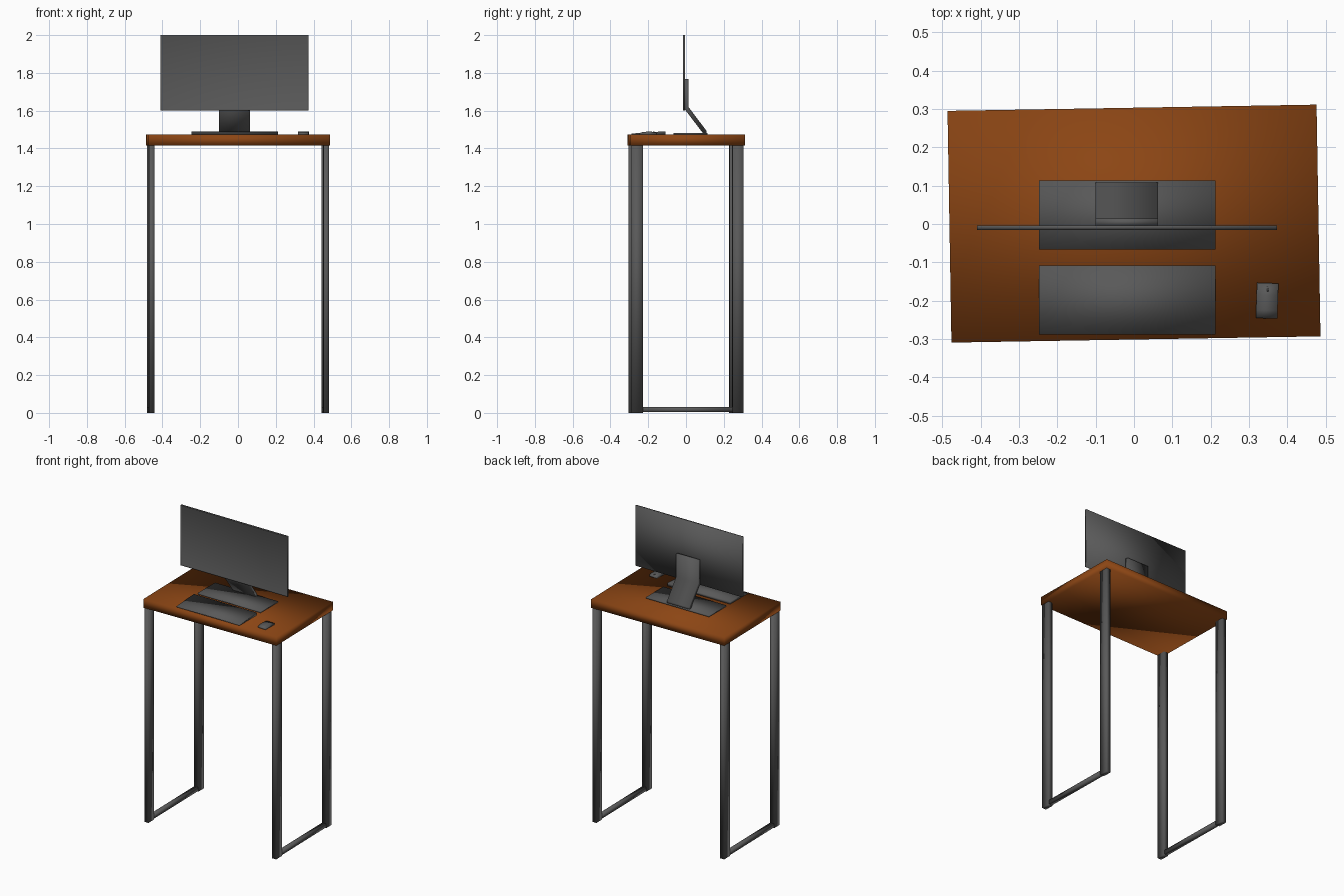
import bpy, bmesh, math
from mathutils import Matrix

if "Cube" in bpy.data.objects:
    bpy.data.objects.remove(bpy.data.objects["Cube"])

TURN = math.radians(0.97)  # the table is turned slightly under the equipment


def material(name, rgb):
    mat = bpy.data.materials.new(name)
    mat.diffuse_color = (*rgb, 1)
    mat.use_nodes = True
    mat.node_tree.nodes["Principled BSDF"].inputs["Base Color"].default_value = mat.diffuse_color
    return mat


wood = material("wood", (0.26, 0.06, 0.007))
dark = material("dark_grey", (0.1, 0.1, 0.1))


def finish(name, bm, mat=dark, rot=0, loc=(0, 0, 0)):
    # soft shading runs across the edges of every part
    bmesh.ops.recalc_face_normals(bm, faces=bm.faces)
    for f in bm.faces:
        f.smooth = True
    me = bpy.data.meshes.new(name)
    bm.to_mesh(me)
    bm.free()
    me.materials.append(mat)
    ob = bpy.data.objects.new(name, me)
    bpy.context.collection.objects.link(ob)
    ob.location = loc
    ob.rotation_euler.z = rot
    return ob


def box_mesh(lo, hi):
    bm = bmesh.new()
    size = [h - l for l, h in zip(lo, hi)]
    mid = [(h + l) / 2 for l, h in zip(lo, hi)]
    bmesh.ops.create_cube(bm, size=1, matrix=Matrix.Translation(mid) @ Matrix.Diagonal((*size, 1)))
    return bm


def box(name, lo, hi, **kw):
    return finish(name, box_mesh(lo, hi), **kw)


def extrude_profile(name, pts, x0, x1, **kw):
    # side profile in (y, z), extruded along x
    bm = bmesh.new()
    face = bm.faces.new([bm.verts.new((x0, y, z)) for y, z in pts])
    new = bmesh.ops.extrude_face_region(bm, geom=[face])["geom"]
    bmesh.ops.translate(bm, vec=(x1 - x0, 0, 0),
                        verts=[v for v in new if isinstance(v, bmesh.types.BMVert)])
    return finish(name, bm, **kw)


# Table: top, four legs and two floor bars
box("table_top", (-0.481, -0.301, 1.416), (0.481, 0.303, 1.473), mat=wood, rot=TURN)
for side, sx in (("left", -1), ("right", 1)):
    x0, x1 = sorted((sx * 0.447, sx * 0.477))
    for end, sy in (("front", -1), ("back", 1)):
        y0, y1 = sorted((sy * 0.237, sy * 0.297))
        box(f"{end}_{side}_leg", (x0, y0, 0), (x1, y1, 1.416), rot=TURN)
    box(f"{side}_floor_bar", (x0 + 0.002, -0.24, 0.004), (x1 - 0.002, 0.24, 0.03), rot=TURN)

# Monitor panel with a slightly recessed screen
bm = box_mesh((-0.409, -0.015, 1.602), (0.373, -0.004, 2.0))
bm.normal_update()
front = [f for f in bm.faces if f.normal.y < -0.9]
bmesh.ops.inset_region(bm, faces=front, thickness=0.008)
bmesh.ops.translate(bm, vec=(0, 0.003, 0), verts=front[0].verts)
finish("monitor_panel", bm)

# Bent stand: rear mount and sloping neck
extrude_profile("monitor_stand",
                [(-0.005, 1.768), (0.014, 1.768), (0.014, 1.618), (0.108, 1.494),
                 (0.108, 1.478), (0.092, 1.478), (-0.005, 1.605)], -0.1, 0.063)
box("stand_foot", (-0.247, -0.067, 1.472), (0.212, 0.113, 1.482))

# Wedge keyboard
extrude_profile("keyboard", [(-0.288, 1.472), (-0.288, 1.479), (-0.108, 1.491), (-0.108, 1.472)],
                -0.247, 0.212)

# Mouse with scroll wheel, domed along its length
extrude_profile("mouse", [(-0.046, 0), (-0.046, 0.009), (-0.025, 0.016), (0.015, 0.017),
                          (0.046, 0.01), (0.046, 0)],
                -0.028, 0.028, rot=math.radians(-2), loc=(0.347, -0.2, 1.472))
bm = bmesh.new()
bmesh.ops.create_cone(bm, cap_ends=True, segments=16, radius1=0.007, radius2=0.007, depth=0.004,
                      matrix=Matrix.Rotation(math.pi / 2, 4, 'Y'))
finish("scroll_wheel", bm, loc=(0.349, -0.17, 1.4825))
